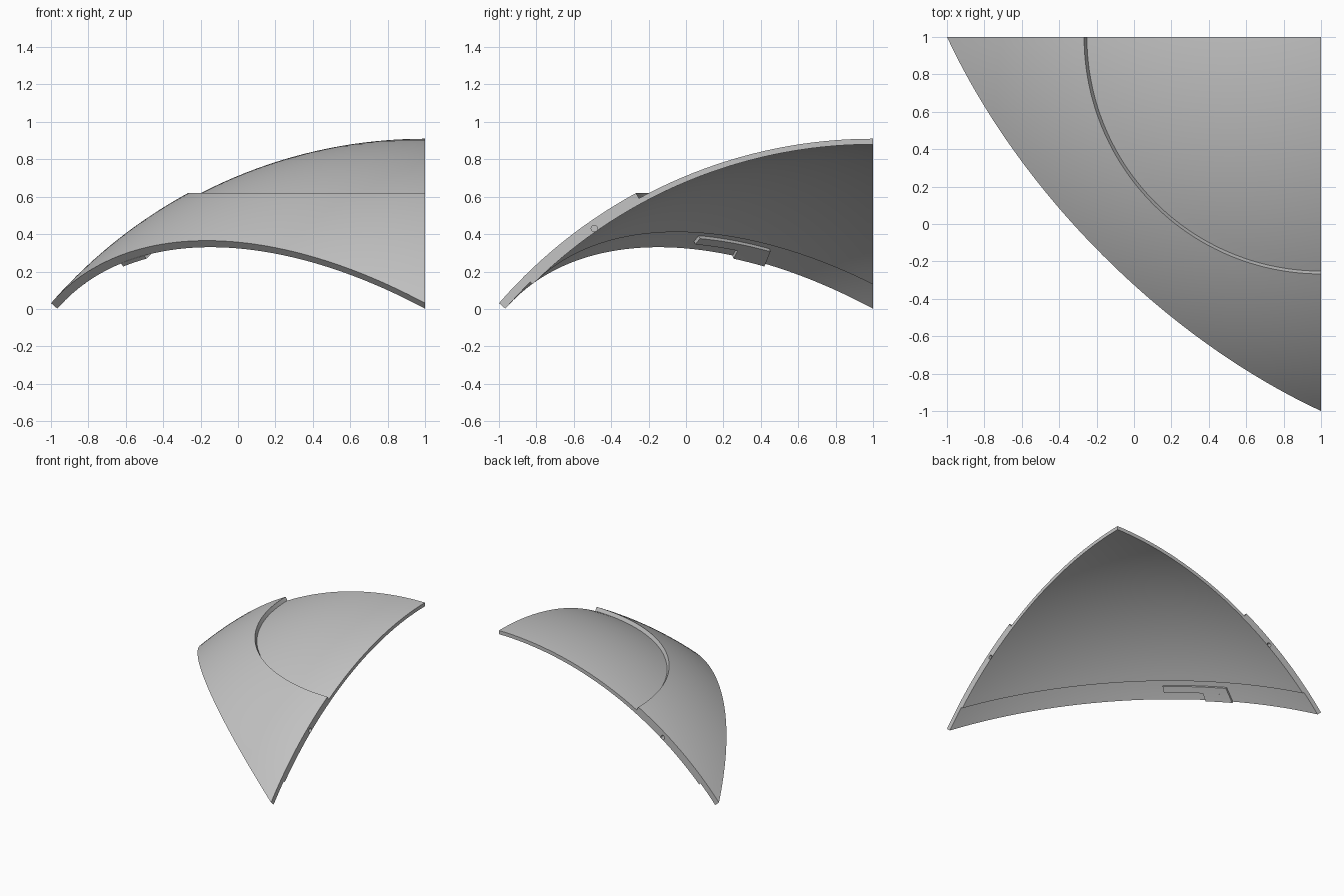
import bpy, bmesh
from math import sin, cos, asin, sqrt, radians, pi
from mathutils import Matrix

cube = bpy.data.objects.get("Cube")
if cube:
    bpy.data.objects.remove(cube)

grey = bpy.data.materials.new("plain grey")
grey.use_nodes = True
colour = (0.55, 0.55, 0.55, 1)
grey.diffuse_color = colour
grey.node_tree.nodes["Principled BSDF"].inputs["Base Color"].default_value = colour

# Radii of the concentric shells, with the sphere centre below the corner (1, 1)
DOME, OUTER, INNER, BAND = 2.618, 2.65, 2.588, 2.605
DROP = 1.708
SEAM = 0.4985               # polar angle of the circular step
EDGE, LEDGE = -0.261, 0.018  # offsets of the slanted planes trimming the shell


def trim(phi, offset, radius):
    """Polar angle where a slanted plane meets a sphere at this azimuth."""
    m = cos(phi) + sin(phi)
    a, b, c = 1 + m * m, m * offset, offset * offset - radius * radius
    return asin((-b + sqrt(b * b - a * c)) / a / radius)


def arc(radius, start, end, steps):
    return [(radius, start + (end - start) * i / steps) for i in range(steps + 1)]


def sweep(name, profile, start, end, steps):
    """Turn a closed (radius, polar angle) profile about the vertical axis."""
    bm = bmesh.new()
    rings = []
    for k in range(steps + 1):
        phi = radians(start + (end - start) * k / steps)
        rings.append([bm.verts.new((1 - r * sin(t) * cos(phi),
                                    1 - r * sin(t) * sin(phi),
                                    r * cos(t) - DROP)) for r, t in profile(phi)])
    for a, b in zip(rings, rings[1:]):
        for i in range(len(a)):
            j = (i + 1) % len(a)
            # the edge lying on the axis sweeps no area
            if (a[i].co - b[i].co).length + (a[j].co - b[j].co).length > 1e-6:
                bm.faces.new((a[i], a[j], b[j], b[i]))
    bm.faces.new(rings[0])
    bm.faces.new(rings[-1])
    bmesh.ops.remove_doubles(bm, verts=bm.verts, dist=1e-5)
    bmesh.ops.recalc_face_normals(bm, faces=bm.faces)
    mesh = bpy.data.meshes.new(name)
    bm.to_mesh(mesh)
    bm.free()
    mesh.materials.append(grey)
    obj = bpy.data.objects.new(name, mesh)
    bpy.context.collection.objects.link(obj)
    return obj


def shell_profile(phi):
    edge = trim(phi, EDGE, OUTER)
    ledge = trim(phi, LEDGE, INNER)
    return (arc(DOME, 0, SEAM, 20) + arc(OUTER, SEAM, edge, 14)
            + arc(BAND, edge, ledge, 4) + arc(INNER, ledge, 0, 30))


def plate_profile(top, bottom):
    def profile(phi):
        a, b = trim(phi, top, BAND), trim(phi, bottom, BAND)
        return arc(BAND + 0.002, a, b, 3) + arc(INNER - 0.003, b, a, 3)
    return profile


# Curved shell panel with a raised lower part and a rebated lower rim
shell = sweep("shell_panel", shell_profile, 0, 90, 64)

# Dowel holes in the two straight cut faces
bm = bmesh.new()
for axis, place in (("Y", (1, -0.49, 0.43)), ("X", (-0.49, 1, 0.43))):
    turn = Matrix.Translation(place) @ Matrix.Rotation(pi / 2, 4, axis)
    bmesh.ops.create_cone(bm, cap_ends=True, segments=24, radius1=0.017,
                          radius2=0.017, depth=0.12, matrix=turn)
mesh = bpy.data.meshes.new("hole_cutter")
bm.to_mesh(mesh)
bm.free()
cutter = bpy.data.objects.new("hole_cutter", mesh)
bpy.context.collection.objects.link(cutter)
cutter.hide_render = True
mod = shell.modifiers.new("dowel_holes", "BOOLEAN")
mod.operation, mod.solver, mod.object = "DIFFERENCE", "EXACT", cutter
bpy.context.view_layer.objects.active = shell
bpy.ops.object.modifier_apply(modifier=mod.name)
bpy.data.objects.remove(cutter)

# L-shaped latch plate on the inside of the rim
latch_arm = sweep("latch_arm", plate_profile(-0.06, -0.15), 19.8, 37.2, 14)
latch_tab = sweep("latch_tab", plate_profile(-0.15, EDGE), 19.8, 26.6, 6)

bpy.ops.object.select_all(action="DESELECT")
for obj in (shell, latch_arm, latch_tab):
    obj.select_set(True)
bpy.context.view_layer.objects.active = shell
bpy.ops.object.shade_smooth_by_angle(angle=radians(30))
